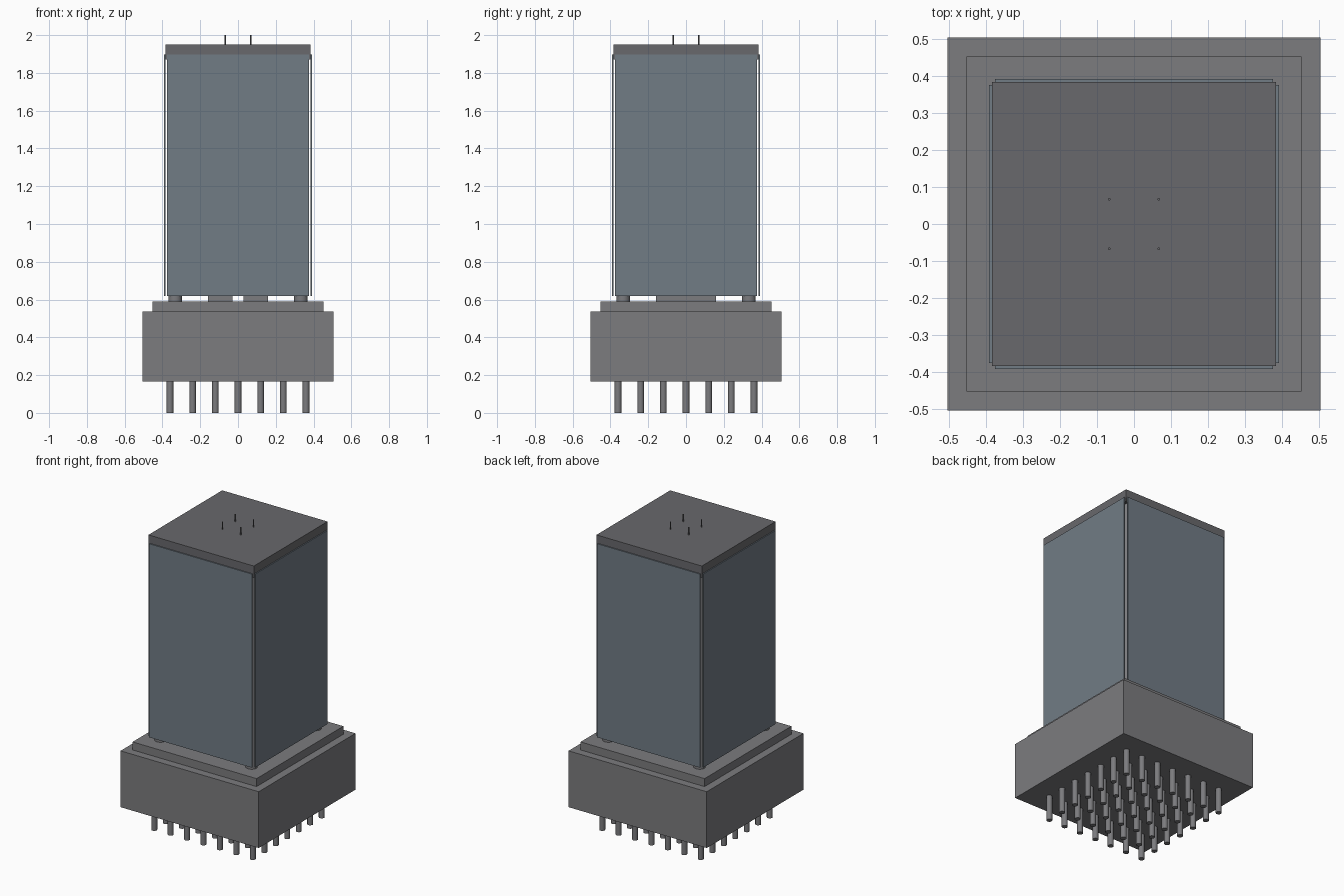
import bpy
from math import pi, cos, sin

if "Cube" in bpy.data.objects:
    bpy.data.objects.remove(bpy.data.objects["Cube"])


def material(name, rgb):
    m = bpy.data.materials.new(name)
    m.diffuse_color = (*rgb, 1)
    m.use_nodes = True
    m.node_tree.nodes["Principled BSDF"].inputs["Base Color"].default_value = m.diffuse_color
    return m


GLASS = material("blue_grey_glass", (0.165, 0.2, 0.235))
CONCRETE = material("concrete", (0.2, 0.2, 0.21))
ROOF = material("roof_grey", (0.14, 0.14, 0.15))


def box(name, x, y, z0, z1, sx, sy, mat):
    bpy.ops.mesh.primitive_cube_add(size=1, location=(x, y, (z0 + z1) / 2))
    o = bpy.context.object
    o.name = name
    o.scale = (sx, sy, z1 - z0)
    o.data.materials.append(mat)
    return o


def rod(name, x, y, z0, z1, r, mat, sides=24):
    bpy.ops.mesh.primitive_cylinder_add(vertices=sides, radius=r, depth=z1 - z0,
                                        location=(x, y, (z0 + z1) / 2))
    o = bpy.context.object
    o.name = name
    o.data.materials.append(mat)
    bpy.ops.object.shade_smooth_by_angle()
    return o


# Foundation piles in a 7 x 7 grid
for i in range(-3, 4):
    for j in range(-3, 4):
        rod("foundation_pile", i * 0.12, j * 0.12, 0, 0.18, 0.018, CONCRETE)

# Foundation block and plinth
box("foundation_block", 0, 0, 0.165, 0.537, 1.01, 1.01, CONCRETE)
box("plinth", 0, 0, 0.537, 0.59, 0.906, 0.906, CONCRETE)

# Two service cores and four corner columns rising to the roof
for s in (-1, 1):
    box("service_core", s * 0.093, 0, 0.59, 1.88, 0.13, 0.315, CONCRETE)
    for t in (-1, 1):
        rod("corner_column", s * 0.333, t * 0.333, 0.59, 1.88, 0.036, CONCRETE)

# Glass curtain walls, one thin panel per side with open corners
for s in (-1, 1):
    box("glass_wall_x", s * 0.3885, 0, 0.618, 1.897, 0.007, 0.752, GLASS)
    box("glass_wall_y", 0, s * 0.3885, 0.618, 1.897, 0.752, 0.007, GLASS)

# Roof slab with four thin antennas
box("roof_slab", 0, 0, 1.872, 1.95, 0.77, 0.77, ROOF)
for s in (-1, 1):
    for t in (-1, 1):
        rod("antenna", s * 0.067, t * 0.067, 1.945, 2.0, 0.0035, ROOF, 12)
